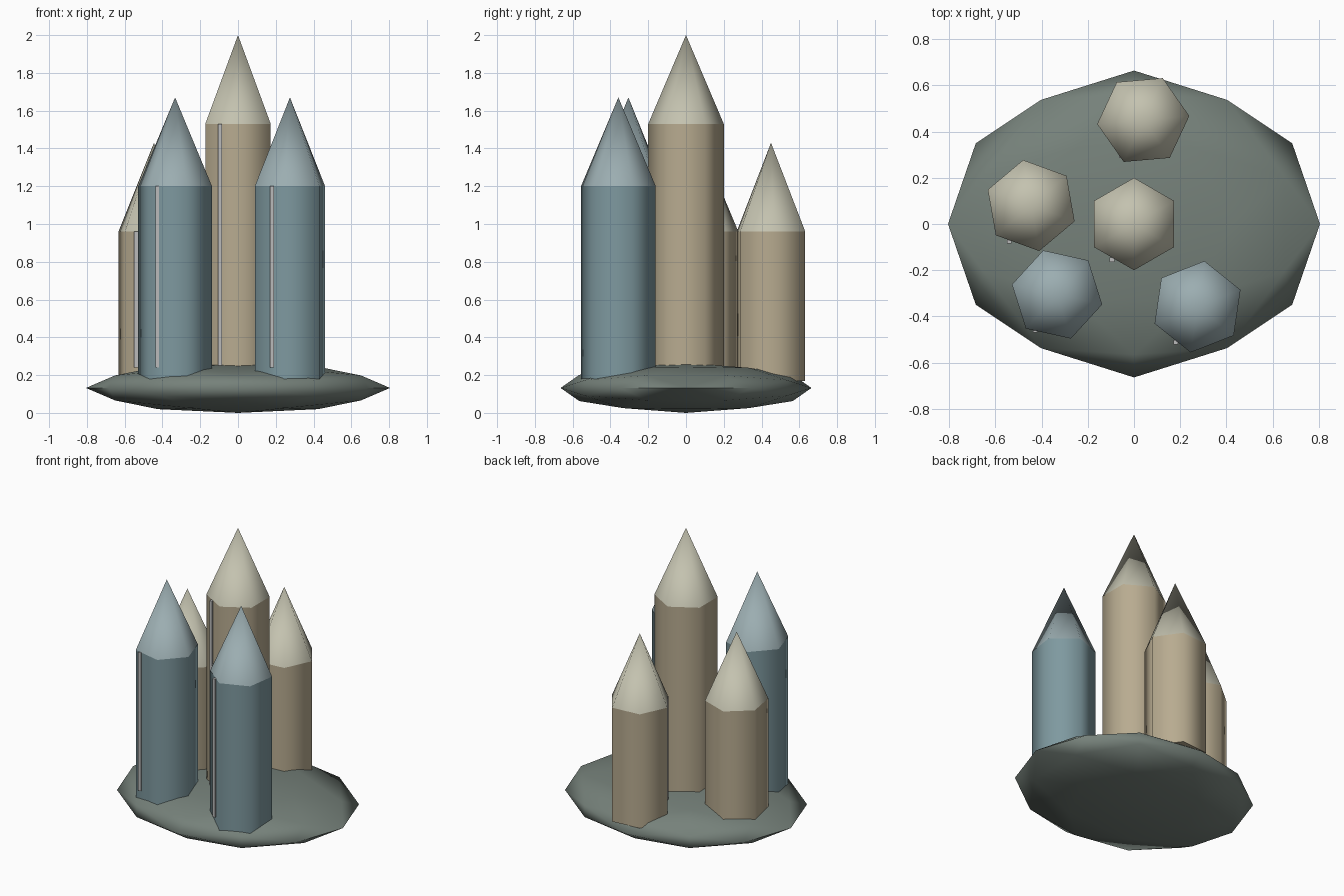
import bpy, bmesh
from math import cos, sin, radians, pi
from mathutils import Vector
from itertools import product

if "Cube" in bpy.data.objects:
    bpy.data.objects.remove(bpy.data.objects["Cube"])


def material(name, rgb):
    m = bpy.data.materials.new(name)
    m.diffuse_color = (*rgb, 1)
    m.use_nodes = True
    m.node_tree.nodes["Principled BSDF"].inputs["Base Color"].default_value = m.diffuse_color
    return m


STONE = material("base_stone", (0.18, 0.22, 0.195))
BEIGE = material("beige_wall", (0.48, 0.41, 0.28))
BEIGE_TIP = material("beige_tip", (0.55, 0.54, 0.43))
BLUE = material("blue_wall", (0.21, 0.32, 0.35))
BLUE_TIP = material("blue_tip", (0.33, 0.42, 0.44))
TRIM = material("trim", (0.5, 0.5, 0.5))


def finish(name, bm, mat, angle=70):
    bmesh.ops.recalc_face_normals(bm, faces=bm.faces)
    me = bpy.data.meshes.new(name)
    bm.to_mesh(me)
    bm.free()
    me.materials.append(mat)
    ob = bpy.data.objects.new(name, me)
    bpy.context.collection.objects.link(ob)
    bpy.ops.object.select_all(action='DESELECT')
    ob.select_set(True)
    bpy.context.view_layer.objects.active = ob
    bpy.ops.object.shade_smooth_by_angle(angle=radians(angle))
    return ob


def ring(bm, x, y, z, r, rot, n=6):
    return [bm.verts.new((x + r * cos(radians(rot) + 2 * pi * i / n),
                          y + r * sin(radians(rot) + 2 * pi * i / n), z)) for i in range(n)]


def tower(name, x, y, rot, top, wall, tip, r=0.2, bottom=0.17, tip_h=0.47):
    # hexagonal shaft
    bm = bmesh.new()
    lo, hi = ring(bm, x, y, bottom, r, rot), ring(bm, x, y, top, r, rot)
    bm.faces.new(lo)
    bm.faces.new(hi)
    for i in range(6):
        j = (i + 1) % 6
        bm.faces.new((lo[i], lo[j], hi[j], hi[i]))
    finish(name + "_shaft", bm, wall)
    # pointed tip
    bm = bmesh.new()
    lo = ring(bm, x, y, top, r, rot)
    apex = bm.verts.new((x, y, top + tip_h))
    bm.faces.new(lo)
    for i in range(6):
        bm.faces.new((lo[i], lo[(i + 1) % 6], apex))
    finish(name + "_tip", bm, tip)
    # thin upright strip on the front left face
    bm = bmesh.new()
    bmesh.ops.create_cube(bm, size=1)
    for v in bm.verts:
        v.co = (x - 0.095 + v.co.x * 0.02, y - 0.154 + v.co.y * 0.02,
                (0.24 + top) / 2 + v.co.z * (top - 0.24))
    finish(name + "_strip", bm, TRIM, 30)


# base: once-subdivided icosahedron, flattened
PHI = (1 + 5 ** 0.5) / 2
pts = []
for a, b in product((-1, 1), repeat=2):
    pts += [Vector((a * PHI, b, 0)).normalized(),
            Vector((0, a * PHI, b)).normalized(),
            Vector((b, 0, a * PHI)).normalized()]
pts += [(p + q).normalized() for i, p in enumerate(pts) for q in pts[:i] if (p - q).length < 1.1]
bm = bmesh.new()
for p in pts:
    bm.verts.new(p)
bmesh.ops.convex_hull(bm, input=bm.verts)
for v in bm.verts:
    v.co = (v.co.x * 0.805, v.co.y * 0.664, 0.132 + v.co.z * 0.132)
finish("base", bm, STONE, 70)

# crystal towers
tower("middle_tower", 0, 0, 30, 1.53, BEIGE, BEIGE_TIP)
tower("back_tower", 0.04, 0.45, 5, 0.96, BEIGE, BEIGE_TIP)
tower("left_tower", -0.445, 0.08, 40, 0.96, BEIGE, BEIGE_TIP)
tower("front_left_tower", -0.333, -0.305, 47.5, 1.2, BLUE, BLUE_TIP)
tower("front_right_tower", 0.275, -0.358, 21.5, 1.2, BLUE, BLUE_TIP)
